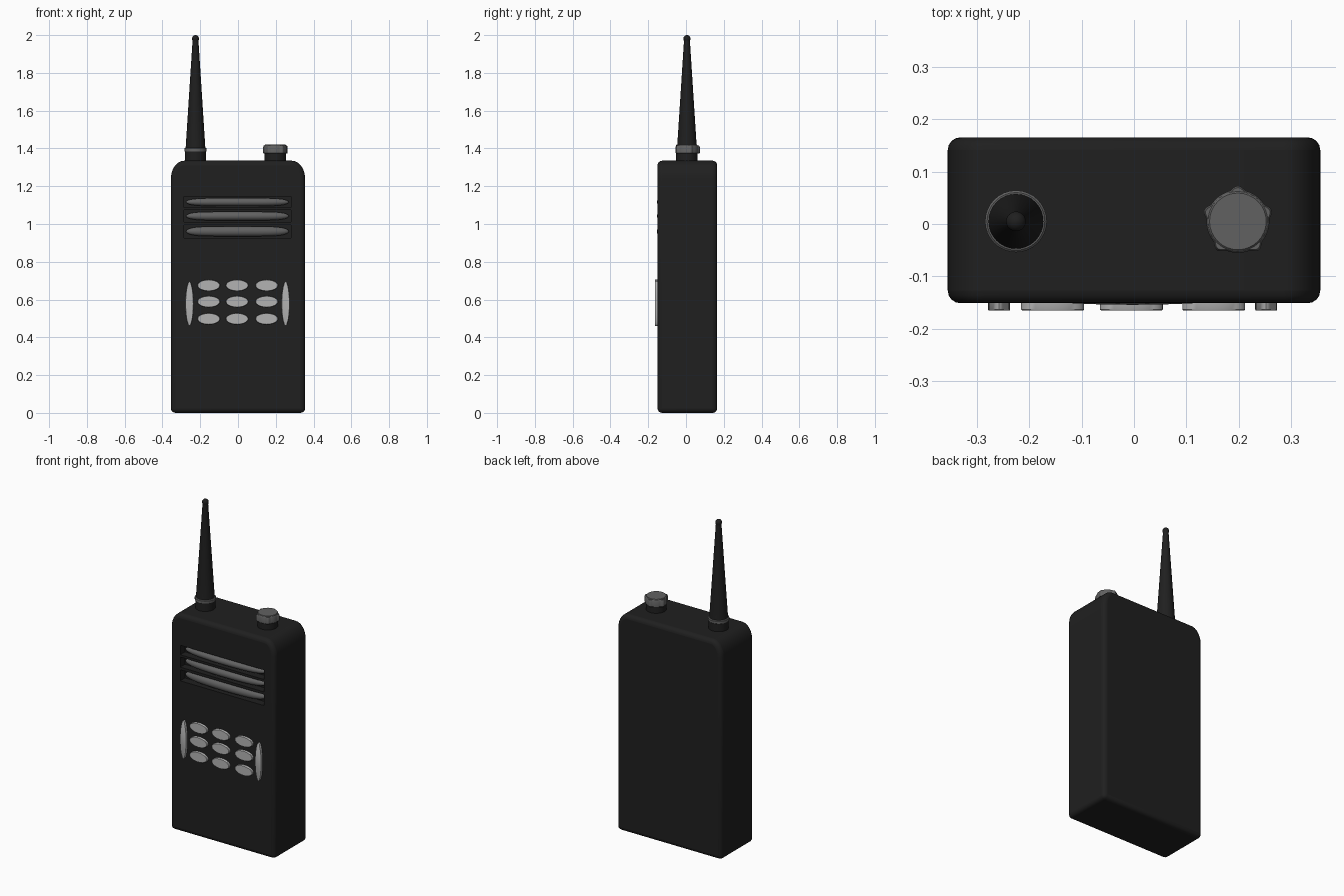
import bpy, bmesh, math
from mathutils import Vector

if "Cube" in bpy.data.objects:
    bpy.data.objects.remove(bpy.data.objects["Cube"])


def material(name, v):
    m = bpy.data.materials.new(name)
    m.diffuse_color = (v, v, v, 1)
    m.use_nodes = True
    m.node_tree.nodes["Principled BSDF"].inputs["Base Color"].default_value = m.diffuse_color
    return m


BLACK = material("black_plastic", 0.014)
GREY = material("dark_grey", 0.12)
LIGHT = material("light_grey", 0.45)


def finish(name, bm, mat, angle=35):
    bmesh.ops.recalc_face_normals(bm, faces=bm.faces)
    me = bpy.data.meshes.new(name)
    bm.to_mesh(me)
    bm.free()
    ob = bpy.data.objects.new(name, me)
    bpy.context.collection.objects.link(ob)
    me.materials.append(mat)
    smooth(ob, angle)
    return ob


def smooth(ob, angle=35):
    bpy.ops.object.select_all(action='DESELECT')
    ob.select_set(True)
    bpy.context.view_layer.objects.active = ob
    bpy.ops.object.shade_smooth_by_angle(angle=math.radians(angle))


def loft(name, rings, mat, angle=35):
    """Bridge equal-length closed rings and cap both ends."""
    bm = bmesh.new()
    vs = [[bm.verts.new(p) for p in r] for r in rings]
    n = len(vs[0])
    for a, b in zip(vs, vs[1:]):
        for i in range(n):
            j = (i + 1) % n
            bm.faces.new((a[i], a[j], b[j], b[i]))
    bm.faces.new(vs[0][::-1])
    bm.faces.new(vs[-1])
    return finish(name, bm, mat, angle)


def lathe(name, x, y, profile, mat, n=32, bump=None):
    rings = []
    for r, z in profile:
        ring = []
        for i in range(n):
            t = 2 * math.pi * i / n
            rr = r * (bump(t) if bump else 1)
            ring.append((x + rr * math.cos(t), y + rr * math.sin(t), z))
        rings.append(ring)
    return loft(name, rings, mat)


# Body: outline with rounded top corners, extruded in depth and bevelled
outline = [(-0.355, 0), (0.355, 0)]
arc = [(0.285 + 0.07 * math.cos(t), 1.24 + 0.095 * math.sin(t))
       for t in (math.pi / 2 * i / 10 for i in range(11))]
outline += arc + [(-x, z) for x, z in reversed(arc)]
body = loft("body", [[(x, y, z) for x, z in outline] for y in (-0.151, 0.165)], BLACK)
bevel = body.modifiers.new("bevel", 'BEVEL')
bevel.width = 0.024
bevel.segments = 4
bevel.limit_method = 'ANGLE'
bevel.angle_limit = math.radians(40)

# Speaker slots cut into the front, each holding a bowed bar
cutters = []
for k, (z0, z1) in enumerate(((1.087, 1.145), (1.011, 1.073), (0.927, 0.995))):
    rings = [[(x, y, z) for x, z in ((-0.286, z0), (0.281, z0), (0.281, z1), (-0.286, z1))]
             for y in (-0.25, -0.105)]
    cut = loft(f"slot_cutter_{k}", rings, BLACK)
    cut.hide_render = True
    cutters.append(cut)
    b = body.modifiers.new("slot", 'BOOLEAN')
    b.operation = 'DIFFERENCE'
    b.solver = 'EXACT'
    b.object = cut
    zc, h = (z0 + z1) / 2, (z1 - z0) / 2 - 0.008
    rings = []
    for i in range(25):
        u = -math.cos(math.pi * (i + 0.3) / 24.6)
        s = (1 - abs(u) ** 6) ** 0.5
        yc = -0.131 + 0.016 * u * u
        rings.append([(-0.003 + 0.272 * u, yc + 0.023 * s * math.cos(t), zc + h * s * math.sin(t))
                      for t in (2 * math.pi * j / 16 for j in range(16))])
    loft(f"speaker_bar_{k}", rings, GREY, 60)

deps = bpy.context.evaluated_depsgraph_get()
baked = bpy.data.meshes.new_from_object(body.evaluated_get(deps))
body.modifiers.clear()
body.data = baked
for c in cutters:
    bpy.data.objects.remove(c)
smooth(body)


# Buttons: oval discs on the front
def button(name, x, z, rx, rz):
    loft(name, [[(x + rx * s * math.cos(t), y, z + rz * s * math.sin(t))
                 for t in (2 * math.pi * i / 32 for i in range(32))]
                for y, s in ((-0.14, 1), (-0.163, 1), (-0.165, 0.96))], LIGHT)


for r, z in enumerate((0.675, 0.589, 0.498)):
    for c, x in enumerate((-0.155, -0.005, 0.152)):
        button(f"key_{r}_{c}", x, z, 0.06, 0.03)
button("side_key_left", -0.257, 0.578, 0.021, 0.117)
button("side_key_right", 0.252, 0.578, 0.021, 0.117)

# Antenna: socket, collar and tapered whip with a rounded tip
AX, AY = -0.225, 0.005
lathe("antenna_socket", AX, AY, [(0.056, 1.32), (0.056, 1.386)], BLACK)
lathe("antenna_collar", AX, AY, [(0.055, 1.382), (0.059, 1.385), (0.059, 1.399), (0.055, 1.403)], GREY)
tip = [(0.019 * math.cos(a), 1.981 + 0.019 * math.sin(a))
       for a in (math.radians(d) for d in (-30, -10, 10, 30, 50, 70, 86))]
lathe("antenna_whip", AX, AY, [(0.053, 1.39), (0.052, 1.405), (0.016, 1.965)] + tip, BLACK)


# Volume knob: stem and cap with five grip ridges
def ridges(t):
    d = math.cos(5 * (t - math.pi / 2))
    return 1 + 0.13 * max(0, (d - 0.3) / 0.7) ** 1.5


KX, KY = 0.198, 0.005
lathe("knob_stem", KX, KY, [(0.057, 1.32), (0.057, 1.38)], BLACK)
lathe("knob_cap", KX, KY, [(0.056, 1.372), (0.060, 1.376), (0.060, 1.408), (0.057, 1.415)],
      GREY, 80, ridges)
lathe("knob_top", KX, KY, [(0.057, 1.40), (0.057, 1.417), (0.054, 1.42)], GREY)
